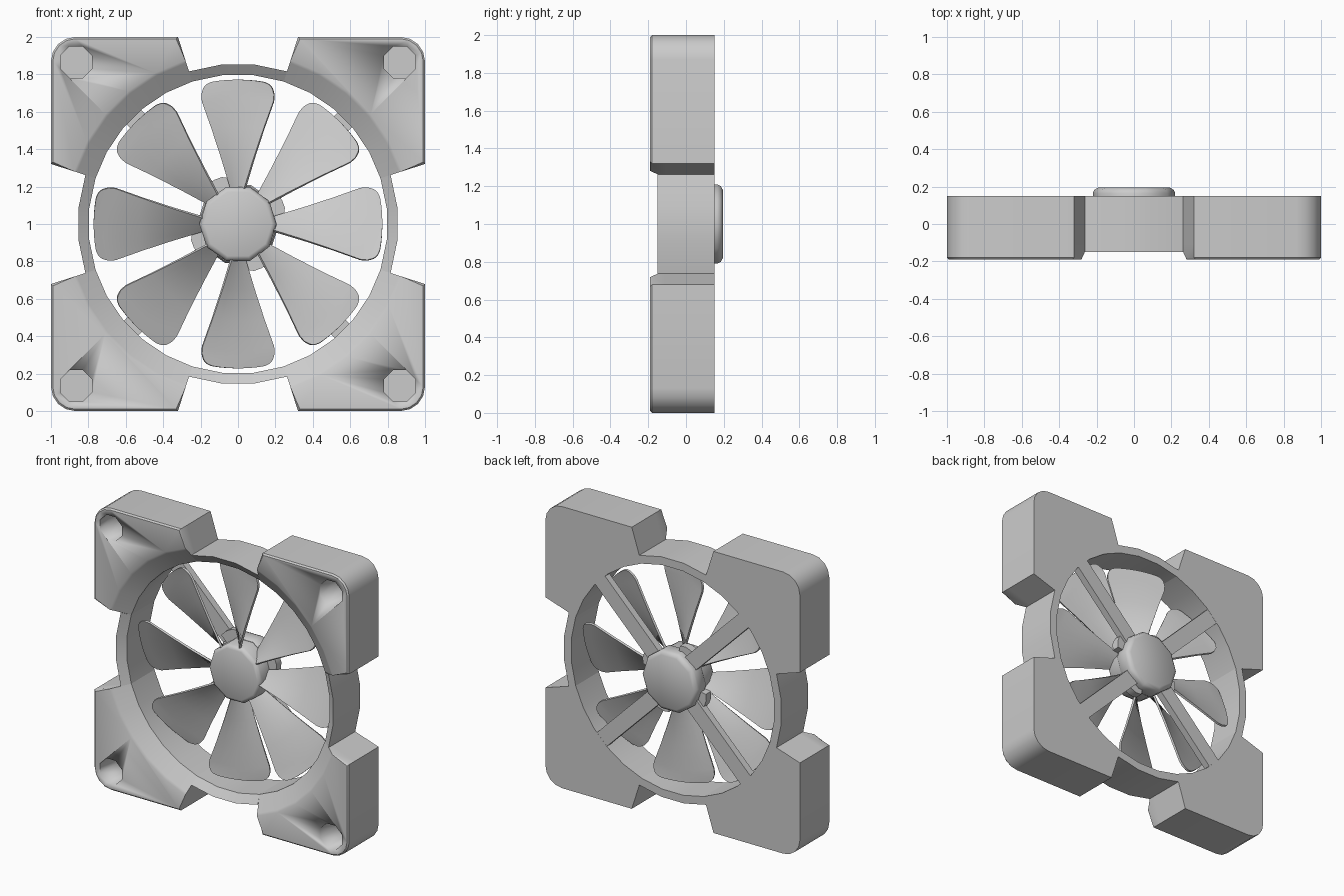
import bpy, bmesh, math
from math import sin, cos, radians, pi

if "Cube" in bpy.data.objects:
    bpy.data.objects.remove(bpy.data.objects["Cube"])

CZ = 1.0        # height of the fan axis
GAP = 17.8      # half angle of each notch in the frame


def polar(r, deg):
    return r * cos(radians(deg)), r * sin(radians(deg))


def loft(bm, sections, cap=True, wrap=False):
    """Skin equal-length closed loops of (x, y, z)."""
    rows = [[bm.verts.new(p) for p in s] for s in sections]
    n = len(rows[0])
    pairs = list(zip(rows, rows[1:]))
    if wrap:
        pairs.append((rows[-1], rows[0]))
    for a, b in pairs:
        for i in range(n):
            j = (i + 1) % n
            bm.faces.new((a[i], a[j], b[j], b[i]))
    if cap:
        bm.faces.new(rows[0])
        bm.faces.new(rows[-1][::-1])


def layer(pts, y):
    return [(x, y, CZ + z) for x, z in pts]


def finish(bm, name, smooth=35):
    bmesh.ops.recalc_face_normals(bm, faces=bm.faces)
    me = bpy.data.meshes.new(name)
    bm.to_mesh(me)
    bm.free()
    ob = bpy.data.objects.new(name, me)
    bpy.context.collection.objects.link(ob)
    bpy.ops.object.select_all(action='DESELECT')
    ob.select_set(True)
    bpy.context.view_layer.objects.active = ob
    if smooth:
        bpy.ops.object.shade_smooth_by_angle(angle=radians(smooth))
    return ob


def ngon(r, n, cx=0, cz=0, start=0):
    return [(cx + r * cos(2 * pi * i / n + start), cz + r * sin(2 * pi * i / n + start))
            for i in range(n)]


def turn(pts, k):
    """Rotate a 2D outline by k quarter turns."""
    for _ in range(k):
        pts = [(-z, x) for x, z in pts]
    return pts


# Corner blocks: inner arc, radial notch walls, rounded outer corner
def block_outline(inner, inset):
    s, cr = 1 - inset, 0.13
    t = math.tan(radians(GAP)) + inset
    arc = [polar(inner, GAP + (90 - 2 * GAP) * i / 5) for i in range(6)]
    c = 1 - cr
    corner = [(c + (cr - inset) * cos(radians(a)), c + (cr - inset) * sin(radians(a)))
              for a in (90, 67.5, 45, 22.5, 0)]
    return arc + [(t, s)] + corner + [(s, t)]


bm = bmesh.new()
for k in range(4):
    loft(bm, [layer(turn(block_outline(r, i), k), y) for y, r, i in
              ((-0.19, 0.92, 0.01), (-0.18, 0.905, 0), (-0.11, 0.80, 0), (0.15, 0.80, 0))])
blocks = finish(bm, "corner_blocks")

# Blind screw holes
bm = bmesh.new()
for k in range(4):
    o = turn([(0.865, 0.865)], k)[0]
    hole = ngon(0.092, 8, o[0], o[1], pi / 8)
    loft(bm, [layer(hole, -0.3), layer(hole, 0.0)])
cutter = finish(bm, "hole_cutter", 50)
cutter.hide_render = True
mod = blocks.modifiers.new("holes", 'BOOLEAN')
mod.operation = 'DIFFERENCE'
mod.solver = 'EXACT'
mod.object = cutter
bpy.context.view_layer.objects.active = blocks
bpy.ops.object.modifier_apply(modifier=mod.name)
bpy.data.objects.remove(cutter)

# Thin ring bridging the notches
bm = bmesh.new()
for k in range(4):
    secs = []
    for i in range(4):
        a = 90 * k - GAP + 2 * GAP * i / 3
        sec = []
        for r, y in ((0.857, -0.15), (0.80, -0.11), (0.80, 0.15), (0.857, 0.15)):
            x, z = polar(r, a)
            sec.append((x, y, CZ + z))
        secs.append(sec)
    loft(bm, secs, cap=False)
finish(bm, "frame_ring")


# Hubs: ten-sided drums with a softened rim
def drum(name, steps):
    bm = bmesh.new()
    loft(bm, [layer(ngon(r, 10), y) for y, r in steps])
    return finish(bm, name, 40)


drum("rotor_hub", [(-0.045, 0.18), (-0.038, 0.197), (-0.02, 0.207), (0.085, 0.207)])
drum("motor_hub", [(0.075, 0.21), (0.09, 0.22), (0.165, 0.22), (0.183, 0.212), (0.195, 0.19)])

# Rear struts with a small curved flange at each root
bm = bmesh.new()
for k in range(4):
    strut = [(0.15, -0.065), (0.81, -0.065), (0.81, 0.045), (0.15, 0.045)]
    c = cos(radians(45))
    strut = turn([(c * (r - t), c * (r + t)) for r, t in strut], k)
    loft(bm, [layer(strut, 0.10), layer(strut, 0.149)])
    flange = turn([polar(0.15, 45), polar(0.15, 10)] +
                  [polar(r, a) for r, a in ((0.25, 10), (0.265, 19), (0.268, 28),
                                            (0.265, 37), (0.26, 45))], k)
    loft(bm, [layer(flange, 0.075), layer(flange, 0.13)])
finish(bm, "struts")

# Eight twisted blades, leading (clockwise) edge towards the front
ROWS = [(0.18, 0.034, 0.05), (0.35, 0.086, 0.055), (0.52, 0.140, 0.06), (0.68, 0.191, 0.065),
        (0.72, 0.194, 0.065), (0.75, 0.184, 0.063), (0.765, 0.168, 0.058), (0.772, 0.14, 0.049)]
COLS = 7
bm = bmesh.new()
for b in range(8):
    a = b * pi / 4
    grid = []
    for r, w, d in ROWS:
        row = []
        for i in range(COLS):
            u = 2 * i / (COLS - 1) - 1
            t = u * w
            f = min(1, max(0, (r - 0.4) / 0.3))          # tip rows follow the ring
            h = r + f * (math.sqrt(r * r - t * t) - r)
            row.append(bm.verts.new((h * cos(a) + t * sin(a), 0.02 - u * d,
                                     CZ + h * sin(a) - t * cos(a))))
        grid.append(row)
    for p, q in zip(grid, grid[1:]):
        for i in range(COLS - 1):
            bm.faces.new((p[i], p[i + 1], q[i + 1], q[i]))
blades = finish(bm, "fan_blades", 40)
sol = blades.modifiers.new("thickness", 'SOLIDIFY')
sol.thickness = 0.014
sol.offset = 0
bpy.ops.object.modifier_apply(modifier=sol.name)
bpy.ops.object.shade_smooth_by_angle(angle=radians(40))
